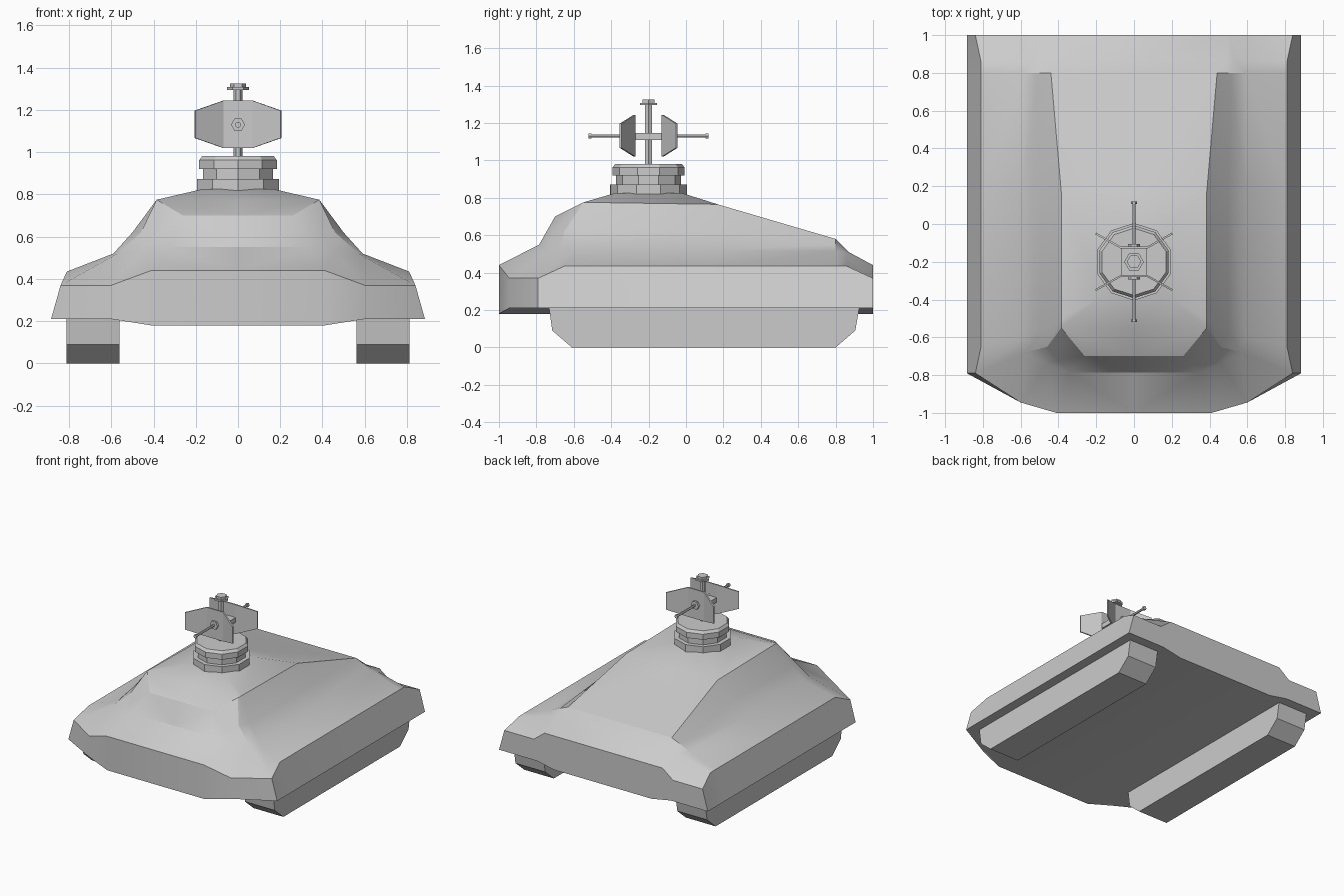
import bpy, bmesh, math
from mathutils import Matrix, Vector

if "Cube" in bpy.data.objects:
    bpy.data.objects.remove(bpy.data.objects["Cube"])


def finish(bm, name, smooth=None):
    bmesh.ops.remove_doubles(bm, verts=bm.verts, dist=0.0005)
    bmesh.ops.recalc_face_normals(bm, faces=bm.faces)
    me = bpy.data.meshes.new(name)
    bm.to_mesh(me)
    bm.free()
    ob = bpy.data.objects.new(name, me)
    bpy.context.collection.objects.link(ob)
    if smooth:
        bpy.ops.object.select_all(action='DESELECT')
        ob.select_set(True)
        bpy.context.view_layer.objects.active = ob
        bpy.ops.object.shade_smooth_by_angle(angle=math.radians(smooth))
    return ob


def face(bm, pts):
    clean = []
    for p in pts:
        p = Vector(p)
        if all((p - q).length > 0.0005 for q in clean):
            clean.append(p)
    if len(clean) > 2:
        bm.faces.new([bm.verts.new(p) for p in clean])


def lathe(name, centre, sides, profile, axis='Z', turn=0.0):
    """Stack of (radius, height) rings around an axis, capped at both ends."""
    bm = bmesh.new()
    rot = Matrix.Rotation(math.pi / 2, 4, 'X') if axis == 'Y' else Matrix()
    rings = []
    for r, h in profile:
        ring = []
        for i in range(sides):
            a = turn + 2 * math.pi * i / sides
            p = rot @ Vector((r * math.cos(a), r * math.sin(a), h))
            ring.append(bm.verts.new(p + Vector(centre)))
        rings.append(ring)
    for lo, hi in zip(rings, rings[1:]):
        for i in range(sides):
            j = (i + 1) % sides
            bm.faces.new((lo[i], lo[j], hi[j], hi[i]))
    bm.faces.new(rings[0])
    bm.faces.new(rings[-1])
    return finish(bm, name)


# Hull: half rings running from the front edge round the side to the back
rim = [(.41, -1, .44), (.60, -.945, .37), (.84, -.79, .37), (.81, -.65, .435),
       (.81, .17, .435), (.81, .80, .435), (.81, .86, .435), (.84, 1, .37)]
shoulder = [(.34, -.785, .55), (.46, -.74, .53), (.57, -.68, .52), (.59, -.60, .52),
            (.59, .17, .52), (.59, .80, .515), (.59, .86, .49), (.59, 1, .37)]
flank = [(.34, -.785, .55), (.40, -.72, .59), (.46, -.65, .62), (.50, -.57, .62),
         (.50, .17, .62), (.51, .80, .55), (.53, .87, .50), (.50, 1, .44)]
roof = [(.26, -.70, .70), (.26, -.70, .70), (.385, -.55, .775), (.385, -.50, .775),
        (.385, .17, .765), (.44, .80, .58), (.49, .87, .51), (.50, 1, .44)]
skirt = [(x if i < 2 else .885, y, .21 if i else .18) for i, (x, y, z) in enumerate(rim)]
ledge = [(min(x, .57), y, .21 if i else .18) for i, (x, y, z) in enumerate(skirt)]
belly = [(min(x, .41), y, .18) for x, y, z in skirt]
keel = [(0, y, .18) for x, y, z in skirt]
rings = [keel, belly, ledge, skirt, rim, shoulder, flank, roof]


def mid(p):
    return (0, p[1], p[2])


bm = bmesh.new()
for lo, hi in zip(rings, rings[1:]):
    for i in range(7):
        face(bm, (lo[i], lo[i + 1], hi[i + 1], hi[i]))
# front faces and deck reach the centre line
for lo, hi in zip(rings[3:], rings[4:]):
    face(bm, (mid(lo[0]), lo[0], hi[0], mid(hi[0])))
for i in (0, 4, 5, 6):
    j = 2 if i == 0 else i + 1
    face(bm, (mid(roof[i]), roof[i], roof[j], mid(roof[j])))
# roof rises to the turret base
f, b = (.17, -.38, .825), (.17, -.02, .825)
face(bm, (mid(roof[2]), roof[2], f, mid(f)))
face(bm, (roof[2], roof[3], roof[4], b, f))
face(bm, (roof[4], mid(roof[4]), mid(b), b))
face(bm, (mid(f), f, b, mid(b)))
# flat back
face(bm, [r[7] for r in rings] + [mid(roof[7])])
bmesh.ops.remove_doubles(bm, verts=bm.verts, dist=0.0005)
geom = bmesh.ops.duplicate(bm, geom=bm.faces[:] + bm.edges[:] + bm.verts[:])["geom"]
bmesh.ops.scale(bm, vec=(-1, 1, 1), verts=[g for g in geom if isinstance(g, bmesh.types.BMVert)])
finish(bm, "hull", 25)

# Track pods
track = [(-.61, 0), (.80, 0), (.905, .09), (.93, .23), (-.735, .23), (-.715, .09)]
for side, name in ((-1, "left_track"), (1, "right_track")):
    bm = bmesh.new()
    a, c = side * .56, side * .812
    face(bm, [(a, y, z) for y, z in track])
    face(bm, [(c, y, z) for y, z in track])
    for p, q in zip(track, track[1:] + track[:1]):
        face(bm, ((a, *p), (a, *q), (c, *q), (c, *p)))
    finish(bm, name)

# Turret: three ten-sided tiers
TY = -.2
lathe("turret_base", (0, TY, 0), 10,
      [(.205, .80), (.205, .872), (.173, .872), (.173, .92), (.193, .92),
       (.193, .962), (.178, .982)], turn=math.pi / 2)

# Mast with cap and mounting block
lathe("mast", (0, TY, 0), 6, [(.021, .97), (.021, 1.30)])
lathe("mast_cap", (0, TY, 0), 6,
      [(.052, 1.295), (.052, 1.308), (.038, 1.308), (.038, 1.325)])
bm = bmesh.new()
bmesh.ops.create_cube(bm, size=1, matrix=Matrix.Translation((0, TY, 1.128)) @ Matrix.Diagonal((.14, .14, .036, 1)))
finish(bm, "mount_block")

# Front and rear folded panels, each with a hub and a rod
outline = [(-.203, .065), (-.07, .112), (.07, .112), (.203, .065)]
for d, label in ((-1, "front"), (1, "rear")):
    bm = bmesh.new()
    top = [(x, TY + d * (.075 if abs(x) < .1 else .15), 1.132 + h) for x, h in outline]
    bot = [(x, y, 2.264 - z) for x, y, z in top]
    for i in range(3):
        face(bm, (top[i], top[i + 1], bot[i + 1], bot[i]))
    panel = finish(bm, label + "_panel")
    m = panel.modifiers.new("thickness", 'SOLIDIFY')
    m.thickness = .01
    m.offset = 0
    s = -d
    lathe(label + "_hub", (0, TY, 1.13), 6, [(.033, s * .07), (.033, s * .095)], 'Y')
    lathe(label + "_rod", (0, TY, 1.13), 6,
          [(.009, s * .09), (.009, s * .305), (.015, s * .305), (.015, s * .32)], 'Y')
